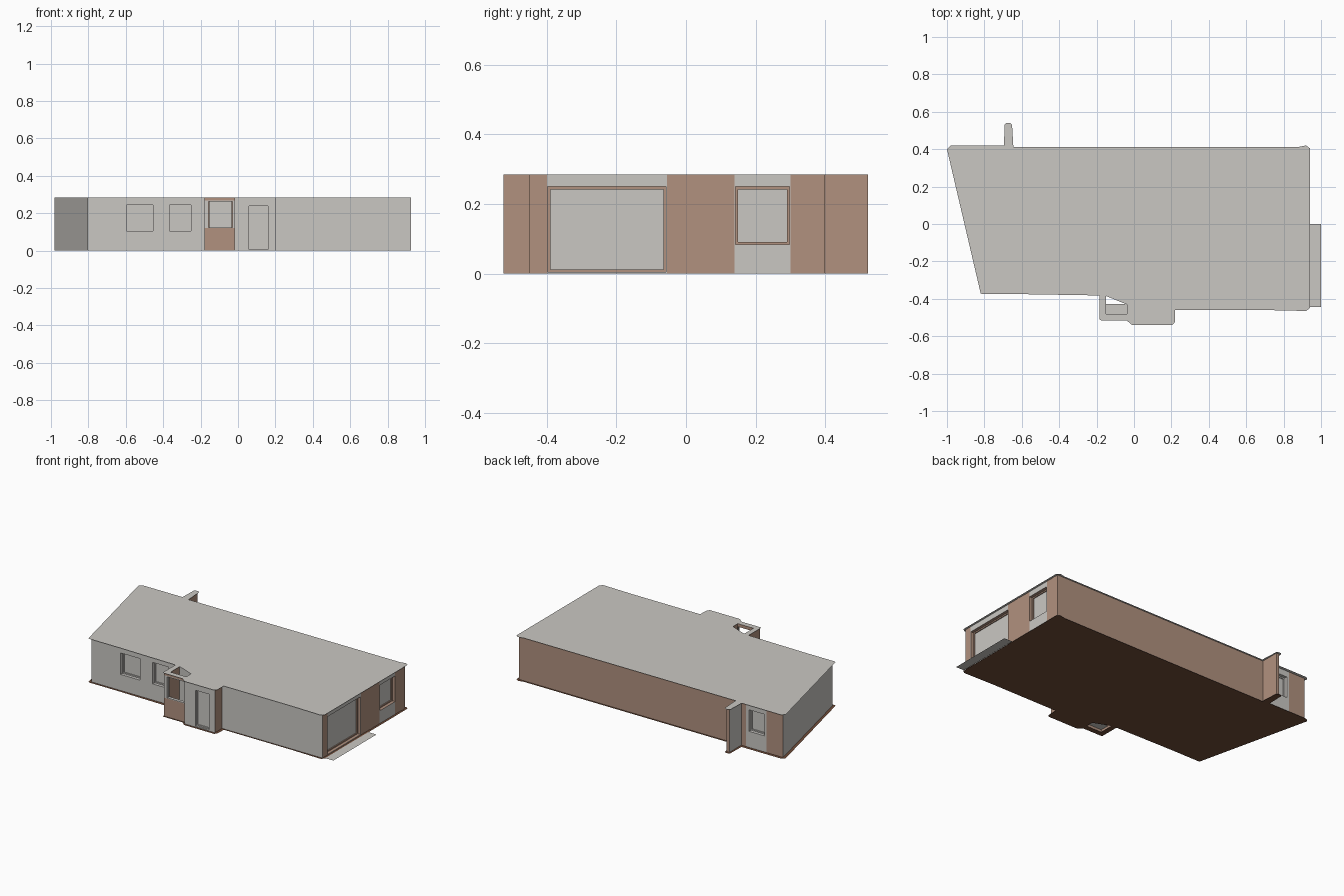
import bpy, bmesh
from mathutils import Vector

if "Cube" in bpy.data.objects:
    bpy.data.objects.remove(bpy.data.objects["Cube"])

H = 0.285  # wall height


def material(name, rgb):
    m = bpy.data.materials.new(name)
    m.diffuse_color = (*rgb, 1)
    m.use_nodes = True
    m.node_tree.nodes["Principled BSDF"].inputs["Base Color"].default_value = m.diffuse_color
    return m


GREY = material("warm grey", (0.59, 0.575, 0.545))
BROWN = material("clay brown", (0.44, 0.285, 0.212))
DARK = material("dark brown floor", (0.16, 0.073, 0.041))
MATS = [GREY, BROWN, DARK]
G, B, D = 0, 1, 2


def finish(name, bm):
    me = bpy.data.meshes.new(name)
    bm.to_mesh(me)
    bm.free()
    for m in MATS:
        me.materials.append(m)
    ob = bpy.data.objects.new(name, me)
    bpy.context.collection.objects.link(ob)
    return ob


def wall(name, p, q, col, openings=(), z0=0.0, z1=H):
    """Upright wall from p to q, outside on the right hand.
    openings: (start, end, bottom, top, reveal colour, depth, has pane)"""
    p, q = Vector((*p, 0)), Vector((*q, 0))
    length = (q - p).length
    u = (q - p) / length
    n = Vector((u.y, -u.x, 0))
    bm = bmesh.new()

    def pt(s, z, d):
        return bm.verts.new(p + u * s + Vector((0, 0, z)) - n * d)

    def quad(corners, c):
        f = bm.faces.new([pt(*k) for k in corners])
        f.material_index = c

    def rect(a, b, c, d, depth, mat):
        if b - a > 1e-5 and d - c > 1e-5:
            quad([(a, c, depth), (b, c, depth), (b, d, depth), (a, d, depth)], mat)

    def reveal(a, b, c, d, d0, d1, mat):
        ring = [(a, c), (b, c), (b, d), (a, d)]
        for i in range(4):
            (s, z), (t, w) = ring[i], ring[(i + 1) % 4]
            quad([(s, z, d0), (t, w, d0), (t, w, d1), (s, z, d1)], mat)

    def surround(A, Bx, C, Dz, a, b, c, d, depth, mat):
        rect(A, a, C, Dz, depth, mat)
        rect(b, Bx, C, Dz, depth, mat)
        rect(a, b, C, c, depth, mat)
        rect(a, b, d, Dz, depth, mat)

    cur = 0.0
    for i, (a, b, c, d, mat, depth, pane) in enumerate(openings):
        nxt = (b + openings[i + 1][0]) / 2 if i + 1 < len(openings) else length
        surround(cur, nxt, z0, z1, a, b, c, d, 0, col)
        reveal(a, b, c, d, 0, depth, mat)
        if pane:  # thin frame with a recessed pane inside it
            e = 0.008
            surround(a, b, c, d, a + e, b - e, c + e, d - e, depth, mat)
            reveal(a + e, b - e, c + e, d - e, depth, depth + 0.006, mat)
            rect(a + e, b - e, c + e, d - e, depth + 0.006, G)
        cur = nxt
    if not openings:
        rect(0, length, z0, z1, 0, col)
    return finish(name, bm)


def sheet(name, loops, z, col):
    """Flat sheet with an outer loop and optional holes."""
    bm = bmesh.new()
    edges = []
    for lp in loops:
        vs = [bm.verts.new((x, y, z)) for x, y in lp]
        edges += [bm.edges.new((vs[i], vs[(i + 1) % len(vs)])) for i in range(len(vs))]
    bmesh.ops.triangle_fill(bm, use_beauty=True, use_dissolve=False,
                            edges=edges, normal=(0, 0, 1))
    for f in bm.faces:
        f.normal_update()
        if f.normal.z < 0:
            f.normal_flip()
        f.material_index = col
    return finish(name, bm)


# roof and floor sheets share one outline with a light-well hole
outline = [(-0.82, -0.37), (-0.81, -0.375), (-0.60, -0.375), (-0.185, -0.382),
           (-0.185, -0.51), (-0.175, -0.515), (-0.04, -0.515), (-0.01, -0.54),
           (0.205, -0.54), (0.218, -0.525), (0.22, -0.46), (0.70, -0.46),
           (0.92, -0.465), (0.94, -0.45), (0.94, 0.405), (0.92, 0.42),
           (0.88, 0.412), (-0.645, 0.412), (-0.652, 0.53), (-0.662, 0.54),
           (-0.682, 0.54), (-0.692, 0.53), (-0.695, 0.42), (-0.98, 0.42), (-1.0, 0.40)]
well = [(-0.15, -0.385), (-0.15, -0.48), (-0.038, -0.48), (-0.038, -0.43)]
sheet("roof", [outline, well], H, G)
sheet("floor", [outline, well], 0.0, D)

# terrace step on the right, sill in the light well
sheet("terrace_step", [[(0.94, -0.445), (1.0, -0.445), (1.0, 0.0), (0.94, 0.0)]], 0.002, G)
sheet("well_sill", [[(-0.155, -0.485), (-0.033, -0.485), (-0.033, -0.427), (-0.155, -0.427)]], 0.02, G)

# front left wall with two windows
wall("front_left_wall", (-0.805, -0.36), (-0.18, -0.36), G,
     [(0.21, 0.35, 0.105, 0.245, G, 0.02, True),
      (0.44, 0.555, 0.105, 0.245, G, 0.02, True)])

# entrance bay: brown parapet, open window, brown lintel
wall("bay_side", (-0.18, -0.36), (-0.18, -0.505), B)
wall("bay_parapet", (-0.18, -0.505), (-0.02, -0.505), B, z1=0.12)
wall("bay_opening", (-0.18, -0.505), (-0.02, -0.505), G,
     [(0.022, 0.15, 0.125, 0.262, G, 0.02, False)], z0=0.12, z1=0.268)
wall("bay_lintel", (-0.18, -0.505), (-0.02, -0.505), B, z0=0.268)
wall("well_back_wall", (-0.155, -0.383), (-0.033, -0.43), G)
wall("well_right_wall", (-0.033, -0.43), (-0.033, -0.485), B)
wall("well_left_wall", (-0.155, -0.485), (-0.155, -0.383), B)
wall("well_front_wall", (-0.033, -0.485), (-0.155, -0.485), B,
     [(0.003, 0.12, 0.125, 0.262, G, 0.002, False)])

# porch with door
wall("porch_left", (-0.02, -0.505), (-0.02, -0.525), G)
wall("porch_front", (-0.02, -0.525), (0.20, -0.525), G,
     [(0.08, 0.18, 0.005, 0.24, G, 0.012, True)])
wall("porch_right", (0.20, -0.525), (0.20, -0.45), B)
wall("front_right_wall", (0.20, -0.45), (0.925, -0.45), G)

# right side: brown piers between grey window bays
X = 0.925
wall("right_pier_front", (X, -0.45), (X, -0.40), B)
wall("right_terrace_window", (X, -0.40), (X, -0.055), G,
     [(0.002, 0.343, 0.004, 0.25, B, 0.02, True)])
wall("right_pier_middle", (X, -0.055), (X, 0.14), B)
wall("right_small_window", (X, 0.14), (X, 0.30), G,
     [(0.002, 0.158, 0.083, 0.25, B, 0.02, True)])
wall("right_pier_back", (X, 0.30), (X, 0.40), B)

# slim raised joints on the right piers
for i, y in enumerate((0.04, 0.365)):
    wall("pier_joint_%d" % i, (X + 0.003, y), (X + 0.003, y + 0.009), B)

# back wall, projecting fin and back window bay
wall("back_wall", (X, 0.40), (-0.66, 0.40), B)
wall("fin_right", (-0.66, 0.40), (-0.66, 0.523), B)
wall("fin_end", (-0.66, 0.523), (-0.68, 0.523), B)
wall("fin_left", (-0.68, 0.523), (-0.68, 0.40), G)
wall("back_pier_inner", (-0.68, 0.40), (-0.715, 0.40), B)
wall("back_window", (-0.715, 0.40), (-0.86, 0.40), G,
     [(0.02, 0.13, 0.105, 0.245, G, 0.02, True)])
wall("back_pier_corner", (-0.86, 0.40), (-0.98, 0.40), B)

# slanted left wall
wall("left_wall", (-0.98, 0.40), (-0.805, -0.36), G)
